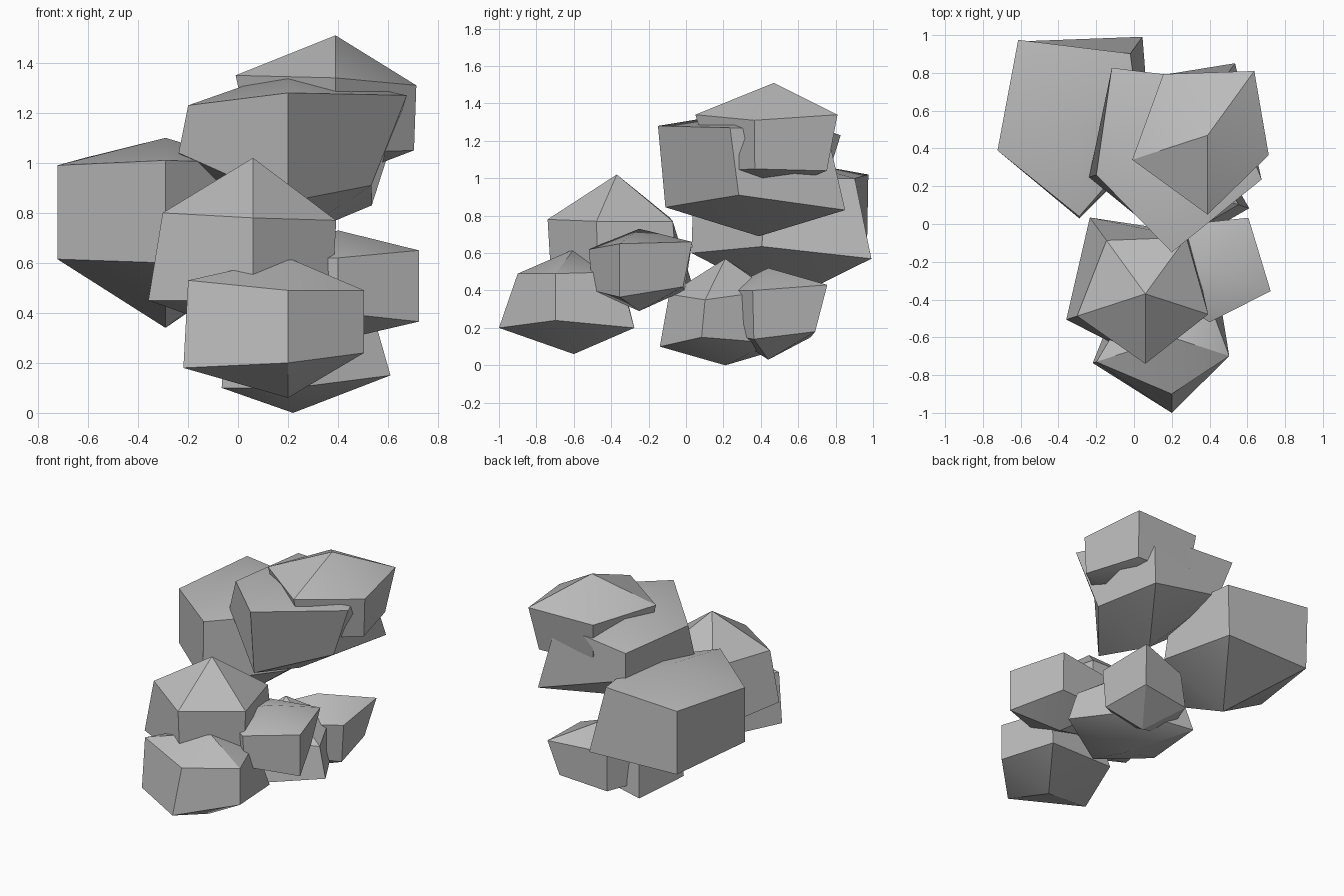
import bpy, bmesh, math
from mathutils import Vector

default_cube = bpy.data.objects.get("Cube")
if default_cube:
    bpy.data.objects.remove(default_cube, do_unlink=True)

# One stone colour for every boulder
stone = bpy.data.materials.new("stone_grey")
stone.use_nodes = True
grey = (0.5, 0.5, 0.5, 1.0)
stone.diffuse_color = grey
stone.node_tree.nodes["Principled BSDF"].inputs["Base Color"].default_value = grey

SIDES = 5
# Ring corners run counterclockwise: front, right, back right, back left, left


def add_ring(mesh, centre, radii, heights):
    """Add a five-cornered ring with its own radius and height at each corner."""
    corners = []
    for index, (radius, height) in enumerate(zip(radii, heights)):
        angle = math.tau * index / SIDES - math.pi / 2
        corners.append(mesh.verts.new((centre[0] + radius * math.cos(angle),
                                       centre[1] + radius * math.sin(angle),
                                       height)))
    return corners


def add_boulder(name, centre, peak, base, upper, upper_heights, lower, lower_heights):
    """Build a faceted boulder: peak, upper ring, lower ring and base point."""
    mesh = bmesh.new()
    tip = mesh.verts.new((*centre, peak))
    foot = mesh.verts.new((*centre, base))
    top_ring = add_ring(mesh, centre, upper, upper_heights)
    low_ring = add_ring(mesh, centre, lower, lower_heights)
    for index in range(SIDES):
        following = (index + 1) % SIDES
        mesh.faces.new((tip, top_ring[index], top_ring[following]))
        mesh.faces.new((top_ring[index], low_ring[index],
                        low_ring[following], top_ring[following]))
        mesh.faces.new((foot, low_ring[following], low_ring[index]))
    bmesh.ops.recalc_face_normals(mesh, faces=mesh.faces)

    data = bpy.data.meshes.new(name)
    mesh.to_mesh(data)
    mesh.free()
    data.materials.append(stone)
    boulder = bpy.data.objects.new(name, data)
    bpy.context.collection.objects.link(boulder)

    bpy.ops.object.select_all(action="DESELECT")
    boulder.select_set(True)
    bpy.context.view_layer.objects.active = boulder
    bpy.ops.object.shade_smooth_by_angle(angle=math.radians(30))
    return boulder


# Large boulders at the back and top
add_boulder("back_boulder", centre=(-.29, .53), peak=1.1, base=.34,
            upper=(.49, .35, .46, .55, .455), upper_heights=(1.01, 1, 1, 1.02, .99),
            lower=(.5, .4, .57, .54, .455), lower_heights=(.6, .635, .57, .58, .615))
add_boulder("upper_boulder", centre=(.2, .39), peak=1.37, base=.69,
            upper=(.54, .5, .45, .54, .42), upper_heights=(1.28, 1.27, 1.25, 1.23, 1.23),
            lower=(.5, .35, .57, .45, .46), lower_heights=(.845, .91, .83, 1, 1.04))
add_boulder("top_boulder", centre=(.39, .47), peak=1.51, base=.93,
            upper=(.42, .34, .42, .4, .42), upper_heights=(1.34, 1.31, 1.34, 1.34, 1.35),
            lower=(.33, .33, .35, .35, .35), lower_heights=(1.04, 1.05, 1.04, 1.05, 1.05))

# Boulders at the front
add_boulder("middle_boulder", centre=(.06, -.37), peak=1.02, base=.3,
            upper=(.37, .35, .37, .35, .38), upper_heights=(.78, .77, .77, .79, .8),
            lower=(.35, .33, .4, .5, .44), lower_heights=(.45, .42, .45, .43, .45))
add_boulder("front_boulder", centre=(.2, -.6), peak=.62, base=.06,
            upper=(.3, .32, .3, .3, .42), upper_heights=(.49, .49, .5, .53, .53),
            lower=(.4, .32, .4, .4, .44), lower_heights=(.2, .24, .2, .2, .18))
add_boulder("side_boulder", centre=(.4, -.25), peak=.73, base=.29,
            upper=(.27, .34, .35, .3, .3), upper_heights=(.62, .65, .66, .64, .62),
            lower=(.25, .34, .29, .3, .3), lower_heights=(.4, .365, .42, .4, .4))

# Low boulders underneath
add_boulder("low_boulder", centre=(.22, .21), peak=.57, base=0,
            upper=(.3, .35, .3, .33, .28), upper_heights=(.38, .35, .4, .4, .38),
            lower=(.35, .41, .3, .42, .3), lower_heights=(.1, .15, .12, .1, .1))
add_boulder("low_back_boulder", centre=(.3, .44), peak=.52, base=.03,
            upper=(.25, .27, .39, .25, .3), upper_heights=(.4, .4, .43, .4, .4),
            lower=(.2, .25, .31, .28, .3), lower_heights=(.16, .14, .18, .15, .15))
